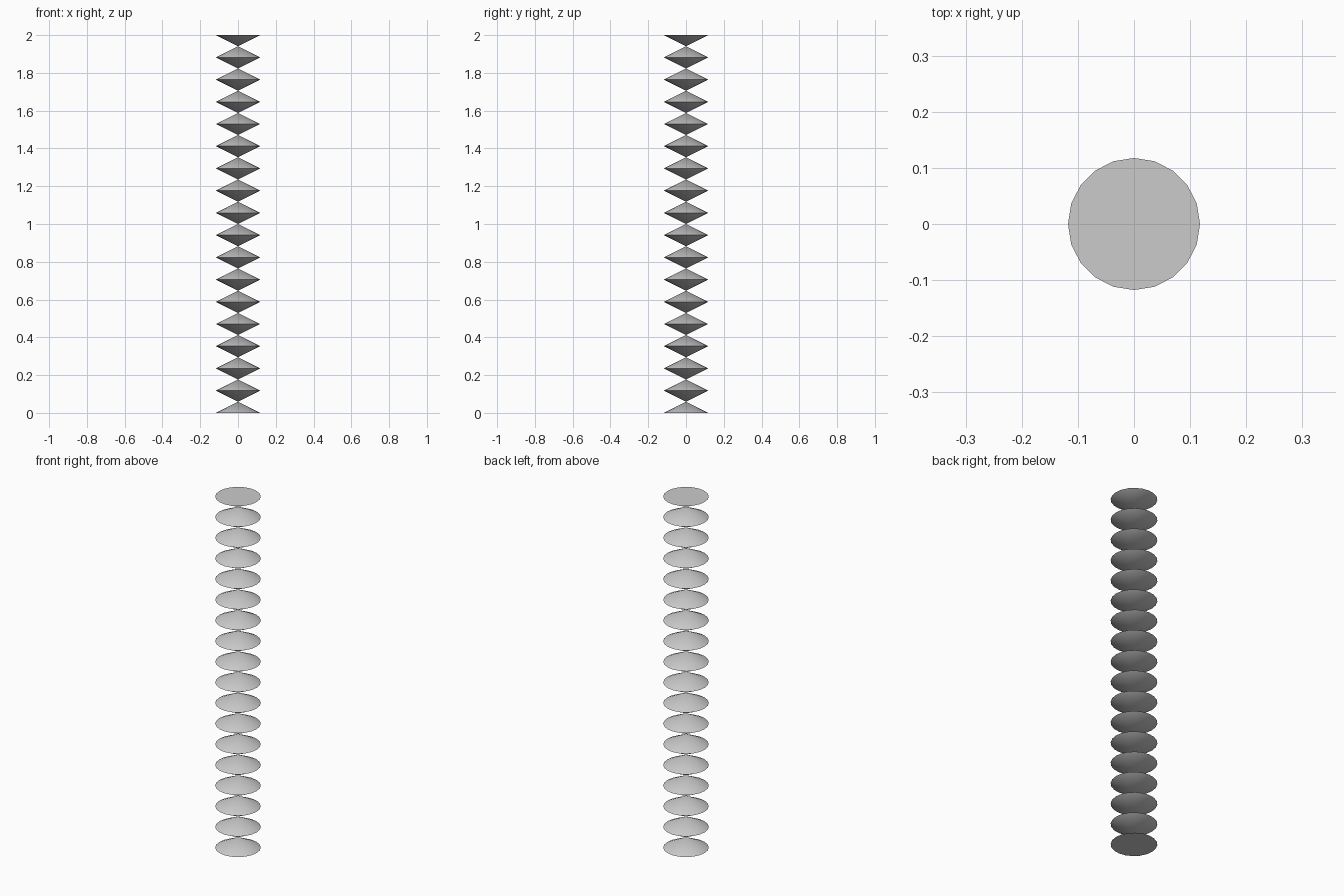
import bpy, bmesh
from math import pi, radians
from mathutils import Matrix

cube = bpy.data.objects.get("Cube")
if cube:
    bpy.data.objects.remove(cube, do_unlink=True)

COUNT = 17               # stacked hourglass segments
SIDES = 20
PITCH = 2 / COUNT
HALF = PITCH / 2
RADIUS = PITCH

# Single colour
grey = bpy.data.materials.new("light_grey")
grey.use_nodes = True
colour = (0.6, 0.6, 0.6, 1)
grey.diffuse_color = colour
grey.node_tree.nodes["Principled BSDF"].inputs["Base Color"].default_value = colour


def add_cone(bm, z, flip, cap):
    """Cone centred at height z, pointing up, or down when flipped."""
    turn = Matrix.Rotation(pi if flip else 0, 4, "X")
    bmesh.ops.create_cone(bm, cap_ends=cap, segments=SIDES, radius1=RADIUS,
                          radius2=0, depth=HALF,
                          matrix=Matrix.Translation((0, 0, z)) @ turn)


# Column of hourglasses joined tip to tip and rim to rim, capped at both ends
bm = bmesh.new()
for i in range(COUNT):
    base = i * PITCH
    add_cone(bm, base + HALF / 2, False, i == 0)
    add_cone(bm, base + HALF * 1.5, True, i == COUNT - 1)
bmesh.ops.remove_doubles(bm, verts=bm.verts, dist=0.0001)

mesh = bpy.data.meshes.new("pleated_column")
bm.to_mesh(mesh)
bm.free()
mesh.materials.append(grey)
column = bpy.data.objects.new("pleated_column", mesh)
bpy.context.collection.objects.link(column)

# Smooth sides with sharp rims
bpy.ops.object.select_all(action="DESELECT")
column.select_set(True)
bpy.context.view_layer.objects.active = column
bpy.ops.object.shade_smooth_by_angle(angle=radians(30))
